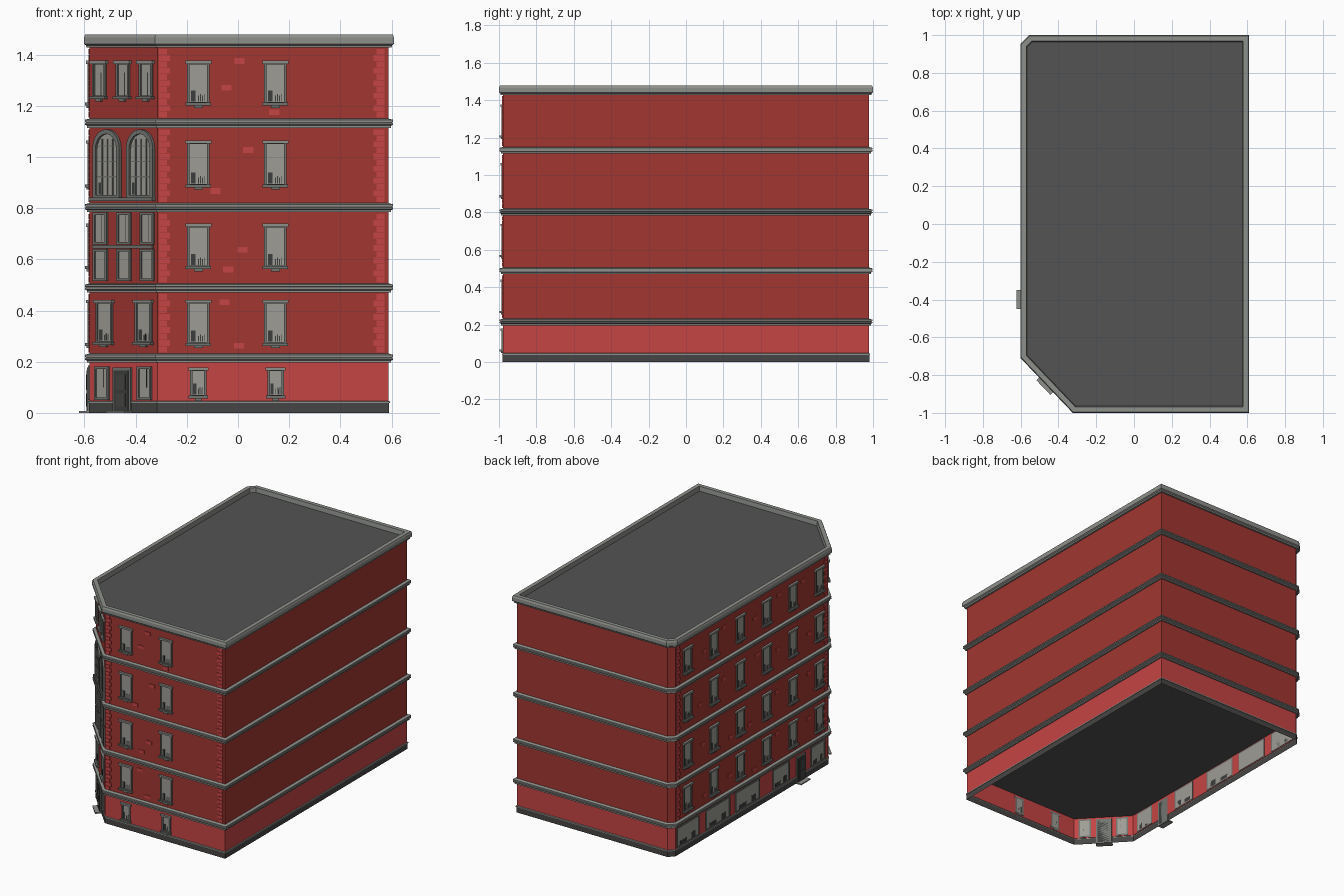
import bpy, bmesh, math, random
from mathutils import Vector

if "Cube" in bpy.data.objects:
    bpy.data.objects.remove(bpy.data.objects["Cube"])

random.seed(4)


def material(name, rgb):
    m = bpy.data.materials.new(name)
    m.diffuse_color = (*rgb, 1)
    m.use_nodes = True
    m.node_tree.nodes["Principled BSDF"].inputs["Base Color"].default_value = m.diffuse_color
    return m


WALL = material("dark red brick", (0.36, 0.037, 0.030))
BRIGHT = material("bright red brick", (0.56, 0.058, 0.058))
TRIM = material("stone trim", (0.27, 0.28, 0.26))
FRAME = material("window frame grey", (0.165, 0.175, 0.16))
GLASS = material("pale window", (0.34, 0.335, 0.30))
ROOF = material("roof grey", (0.088, 0.088, 0.088))
BASE = material("plinth dark", (0.062, 0.060, 0.058))
DARK = material("door dark", (0.045, 0.047, 0.047))

# Building footprint, counter-clockwise, with the cut entrance corner
PLAN = [Vector(p) for p in ((-.315, -.978), (.588, -.978), (.588, .978),
                            (-.545, .978), (-.58, .943), (-.58, -.70))]


def offset_plan(d):
    out, n = [], len(PLAN)
    for i, p in enumerate(PLAN):
        a, b = (p - PLAN[i - 1]).normalized(), (PLAN[(i + 1) % n] - p).normalized()
        n1, n2 = Vector((a.y, -a.x)), Vector((b.y, -b.x))
        out.append(p + (n1 + n2) / (1 + n1.dot(n2)) * d)
    return out


def finish(bm, name, mat):
    me = bpy.data.meshes.new(name)
    bm.to_mesh(me)
    bm.free()
    me.materials.append(mat)
    ob = bpy.data.objects.new(name, me)
    bpy.context.collection.objects.link(ob)


def loft(name, mat, profile):
    """Sweep a profile of (offset, z) around the footprint."""
    bm = bmesh.new()
    rings = [[bm.verts.new((p.x, p.y, z)) for p in offset_plan(d)] for d, z in profile]
    for r, s in zip(rings, rings[1:]):
        for i in range(len(r)):
            j = (i + 1) % len(r)
            bm.faces.new((r[i], r[j], s[j], s[i]))
    finish(bm, name, mat)


def plate(name, mat, d, z, up=True):
    bm = bmesh.new()
    vs = [bm.verts.new((p.x, p.y, z)) for p in offset_plan(d)]
    bm.faces.new(vs if up else vs[::-1])
    finish(bm, name, mat)


# Main shell
loft("plinth", BASE, [(.002, 0), (.002, .038)])
loft("plinth_cap", TRIM, [(.002, .038), (.005, .038), (.005, .045), (0, .047)])
loft("ground_floor_wall", BRIGHT, [(0, .045), (0, .2)])
loft("upper_walls", WALL, [(0, .2), (0, 1.44)])
plate("ground_ceiling", ROOF, -.002, .19, False)
plate("roof", ROOF, -.005, 1.447)
for k, z in enumerate((.196, .47, .784, 1.114)):
    loft(f"floor_band_{k + 1}", TRIM, [(0, z), (.010, z), (.010, z + .008), (.018, z + .012),
                                       (.018, z + .019), (.014, z + .020), (.014, z + .022),
                                       (.018, z + .023), (.018, z + .031), (0, z + .036)])
loft("cornice", TRIM, [(0, 1.427), (.012, 1.427), (.014, 1.436), (.022, 1.442), (.022, 1.466),
                       (.017, 1.478), (-.010, 1.478), (-.014, 1.446)])

# Wall faces as (origin, direction along wall, outward normal)
FRONT = (Vector((0, -.978)), Vector((1, 0)), Vector((0, -1)))
LEFT = (Vector((-.58, 0)), Vector((0, 1)), Vector((-1, 0)))
_u = (PLAN[0] - PLAN[5]).normalized()
CORNER = ((PLAN[0] + PLAN[5]) / 2, _u, Vector((_u.y, -_u.x)))
parts = {}


def prism(part, mat, face, pts, d0, d1):
    """Extrude (u, z) points on a wall face from depth d0 to d1."""
    bm = parts.setdefault(part, (bmesh.new(), mat))[0]
    o, u, n = face
    ring = []
    for d in (d0, d1):
        ring.append([bm.verts.new((*(o + u * a + n * d), z)) for a, z in pts])
    bm.faces.new(ring[0][::-1])
    bm.faces.new(ring[1])
    for i in range(len(pts)):
        j = (i + 1) % len(pts)
        bm.faces.new((ring[0][i], ring[0][j], ring[1][j], ring[1][i]))


def rect(u, w, z0, z1):
    return [(u - w / 2, z0), (u + w / 2, z0), (u + w / 2, z1), (u - w / 2, z1)]


def box(part, mat, face, u, w, z0, z1, d1, d0=-.002):
    prism(part, mat, face, rect(u, w, z0, z1), d0, d1)


def arch(u, w, z0, z1, n=10):
    r = w / 2
    return [(u - r, z0), (u + r, z0)] + [(u + r * math.cos(math.pi * i / n),
            z1 - r + r * math.sin(math.pi * i / n)) for i in range(n + 1)]


def framed(face, outer, inner, d=.008):
    prism("window_panes", GLASS, face, inner, -.002, .002)
    for i in range(len(outer)):
        j = (i + 1) % len(outer)
        prism("window_frames", FRAME, face, [outer[i], outer[j], inner[j], inner[i]], -.002, d)


def window(face, u, w, z0, z1, blind=True, trim=True):
    framed(face, rect(u, w, z0, z1), rect(u, w - .02, z0 + .01, z1 - .01))
    if trim:
        box("window_heads", TRIM, face, u, w + .014, z1 - .008, z1 + .004, .014)
        box("window_sills", FRAME, face, u, w + .012, z0 - .004, z0 + .007, .018)
        box("sill_brackets", FRAME, face, u, w * .4, z0 - .013, z0 - .004, .012)
    if blind:
        s = -1 if face is LEFT else 1
        box("window_insides", DARK, face, u - s * w * .22, w * .2, z0 + .012, z0 + .055, .003)
        for k in range(4):
            box("window_insides", DARK, face, u + s * w * (.01 + .085 * k), .003,
                z0 + .012, z0 + .035 + .006 * (k % 2), .003)


# Regular windows: front pair and six along the left side
LEVELS = ((.266, .437), (.566, .735), (.885, 1.06), (1.205, 1.372))
for z0, z1 in LEVELS:
    for x in (-.155, .146):
        window(FRONT, x, .088, z0, z1)
    for k in range(6):
        window(LEFT, .815 - .283 * k, .088, z0, z1)
for x in (-.155, .147):
    window(FRONT, x, .064, .060, .174)


# Entrance corner; cx converts a front-view x to distance along the corner wall
def cx(x):
    return (x - CORNER[0].x) / _u.x


for x in (-.539, -.447, -.357):
    window(CORNER, cx(x), .075, 1.23, 1.372, False)
    box("window_insides", DARK, CORNER, cx(x) + .008, .004, 1.24, 1.33, .003)
    for z in (.515, .658):
        window(CORNER, cx(x + .004), .078, z, z + .125, False, False)
    box("window_insides", DARK, CORNER, cx(x) + .012, .004, .67, .775, .003)
box("window_sills", FRAME, CORNER, 0, .34, .642, .656, .008)
for x in (-.508, -.377):
    c = cx(x)
    framed(CORNER, arch(c, .152, .84, 1.108), arch(c, .118, .852, 1.09), .012)
    for k in (-.03, 0, .03):
        box("window_bars", FRAME, CORNER, c + k, .005, .852, 1.07, .006)
    for z in (.92, .98, 1.04):
        box("window_bars", FRAME, CORNER, c, .118, z, z + .005, .006)
    box("window_insides", DARK, CORNER, c - .04, .022, .853, .90, .003)
box("window_sills", FRAME, CORNER, 0, .36, .828, .842, .018)
for x in (-.520, -.366):
    window(CORNER, cx(x), .092, .27, .437)
for x in (-.530, -.363):
    window(CORNER, cx(x), .080, .050, .182, False, False)
    box("window_insides", DARK, CORNER, cx(x) + .01, .005, .1, .172, .003)


def door(face, u, w):
    box("door_frames", FRAME, face, u, w + .02, 0, .178, .009)
    box("doors", DARK, face, u, w, .008, .166, .012)
    box("door_panels", BASE, face, u, w * .65, .09, .15, .014)
    box("door_panels", BASE, face, u, w * .65, .025, .075, .014)
    box("door_steps", TRIM, face, u, w + .025, 0, .008, .042)


door(CORNER, cx(-.449), .082)
door(LEFT, -.40, .075)

# Shop windows along the left side
for a, b in ((.69, .93), (.36, .62), (.04, .30), (-.28, -.10), (-.66, -.51)):
    c, w = (a + b) / 2, b - a
    framed(LEFT, rect(c, w, .05, .186), rect(c, w - .016, .058, .178), .006)
    box("window_insides", DARK, LEFT, c + w * .2, w * .3, .06, .085, .003)
    box("window_insides", DARK, LEFT, c - w * .25, w * .18, .06, .10, .003)


# Corner quoins in alternating widths
def quoins(face, u, s):
    for z0, z1 in ((.236, .466), (.510, .780), (.824, 1.110), (1.154, 1.424)):
        n = round((z1 - z0) / .0245)
        h = (z1 - z0) / n
        for k in range(n):
            w = .042 if k % 2 else .030
            box("quoins", BRIGHT, face, u + s * w / 2, w, z0 + k * h, z0 + (k + .92) * h, .005)


quoins(FRONT, -.308, 1)
quoins(FRONT, .572, -1)
quoins(LEFT, .938, -1)
quoins(LEFT, -.69, 1)

# Stray bright bricks
for x, z in ((.006, 1.375), (-.045, 1.27), (.142, 1.175), (.040, 1.027), (-.088, .867),
             (.018, .637), (-.038, .56), (-.053, .432), (.004, .263)):
    box("loose_bricks", BRIGHT, FRONT, x, .040, z - .011, z + .011, .004)
for z0, z1 in LEVELS:
    for k in range(5):
        z = random.uniform(z0 - .01, z1)
        box("loose_bricks", BRIGHT, LEFT, .673 - .283 * k + random.uniform(-.05, .05), .04,
            z - .011, z + .011, .004)

for part, (bm, mat) in parts.items():
    bmesh.ops.recalc_face_normals(bm, faces=bm.faces)
    finish(bm, part, mat)
